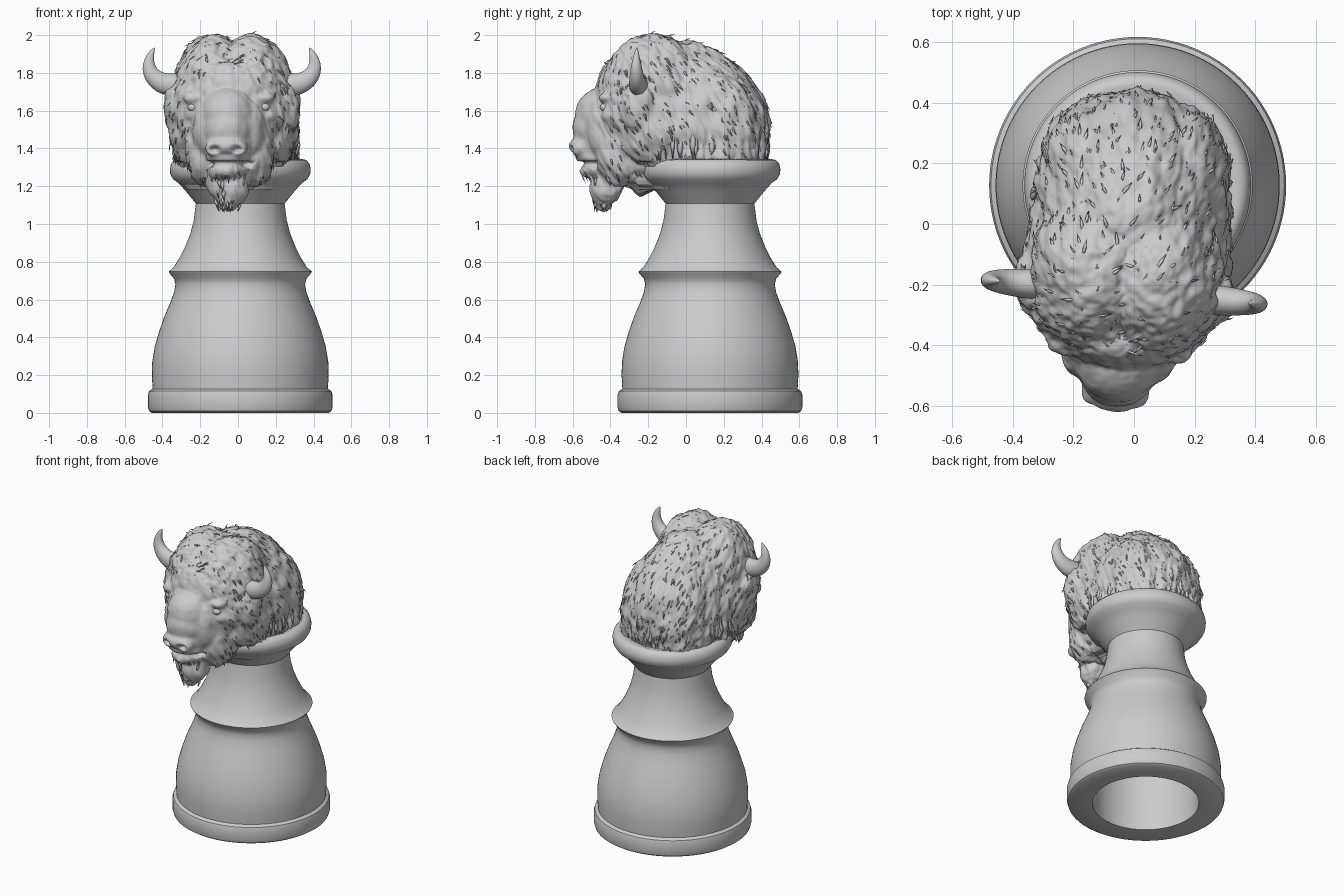
import bpy, bmesh, math, random
from mathutils import Vector, Matrix, noise

if "Cube" in bpy.data.objects:
    bpy.data.objects.remove(bpy.data.objects["Cube"])

random.seed(4)
# the head is turned slightly on its base
TURN = (Matrix.Translation((-0.02, -0.08, 0)) @ Matrix.Rotation(math.radians(-5), 4, 'Z')
        @ Matrix.Translation((0, 0.08, 0)))
AXIS = Vector((0.012, 0.127, 0))


def finish(bm, name, angle=180, turn=True):
    me = bpy.data.meshes.new(name)
    bmesh.ops.recalc_face_normals(bm, faces=bm.faces)
    bm.to_mesh(me)
    bm.free()
    ob = bpy.data.objects.new(name, me)
    bpy.context.collection.objects.link(ob)
    if turn:
        me.transform(TURN)
    bpy.ops.object.select_all(action='DESELECT')
    ob.select_set(True)
    bpy.context.view_layer.objects.active = ob
    bpy.ops.object.shade_smooth_by_angle(angle=math.radians(angle))
    return ob


def blob(bm, c, r):
    m = Matrix.Translation(c) @ Matrix.Diagonal((*r, 1))
    bmesh.ops.create_uvsphere(bm, u_segments=32, v_segments=20, radius=1, matrix=m)


def tuft(bm, base, tip, width, normal):
    # flattened lock of hair with a bend in the middle
    d = tip - base
    side = d.cross(normal).normalized() * width
    up = normal * width * 0.55
    mid = base + d * 0.5 + normal * width * 0.4
    a = [bm.verts.new(base - normal * width * 0.5 + v * 0.6) for v in (side, up, -side, -up)]
    b = [bm.verts.new(mid + v) for v in (side, up, -side, -up)]
    t = bm.verts.new(tip)
    for i in range(4):
        j = (i + 1) % 4
        bm.faces.new((a[i], a[j], b[j], b[i]))
        bm.faces.new((b[i], b[j], t))


# turned, hollow base
profile = [(0, 1.0), (0.18, 0.98), (0.24, 0.8), (0.33, 0.58), (0.33, 0.0),
           (0.468, 0), (0.483, 0.01), (0.489, 0.03), (0.489, 0.095), (0.483, 0.115), (0.47, 0.124),
           (0.464, 0.127), (0.468, 0.2), (0.466, 0.27), (0.453, 0.35), (0.43, 0.43), (0.402, 0.51),
           (0.372, 0.58), (0.35, 0.64), (0.343, 0.68), (0.35, 0.71), (0.374, 0.738), (0.379, 0.748),
           (0.352, 0.772), (0.322, 0.82), (0.292, 0.88), (0.264, 0.95), (0.246, 1.02), (0.235, 1.108),
           (0.243, 1.118), (0.285, 1.17), (0.325, 1.215), (0.355, 1.237), (0.37, 1.262), (0.373, 1.29),
           (0.366, 1.32), (0.35, 1.338), (0.33, 1.343), (0.305, 1.335), (0, 1.33)]
bm = bmesh.new()
vs = [bm.verts.new((AXIS.x + r, AXIS.y, z)) for r, z in profile]
es = [bm.edges.new(p) for p in zip(vs, vs[1:])]
bmesh.ops.spin(bm, geom=vs + es, cent=AXIS, axis=(0, 0, 1),
               angle=2 * math.pi, steps=96, use_merge=True)
bmesh.ops.remove_doubles(bm, verts=bm.verts, dist=0.0005)
finish(bm, "pedestal", 35, False)

# head masses: middle ones, then mirrored pairs
middle = [((0, 0.03, 1.48), (0.325, 0.41, 0.44)),     # mane and hump
          ((0, 0.0, 1.60), (0.27, 0.30, 0.365)),      # hump ridge
          ((0, -0.27, 1.60), (0.30, 0.20, 0.27)),     # skull
          ((0, -0.40, 1.68), (0.18, 0.075, 0.17)),    # forehead
          ((0, -0.44, 1.58), (0.14, 0.145, 0.14)),    # nose bridge
          ((0, -0.48, 1.50), (0.125, 0.12, 0.14)),    # lower bridge
          ((0, -0.47, 1.42), (0.125, 0.125, 0.12)),   # muzzle
          ((0, -0.55, 1.415), (0.108, 0.07, 0.047)),  # nose pad
          ((0, -0.485, 1.355), (0.115, 0.10, 0.055)), # upper lip
          ((0, -0.45, 1.285), (0.10, 0.11, 0.06)),    # chin
          ((0, -0.42, 1.23), (0.11, 0.085, 0.13)),    # beard
          ((0, -0.44, 1.15), (0.065, 0.05, 0.08)),    # beard end
          ((0, -0.28, 1.33), (0.16, 0.16, 0.13))]     # throat
pairs = [((0.10, -0.17, 1.67), (0.22, 0.27, 0.33)),   # crown
         ((0.14, 0.17, 1.45), (0.17, 0.23, 0.36)),    # rear mane
         ((0.10, -0.39, 1.51), (0.10, 0.13, 0.18)),   # cheek
         ((0.13, -0.33, 1.38), (0.10, 0.13, 0.18)),   # jaw hair
         ((0.22, -0.14, 1.53), (0.12, 0.20, 0.24)),   # side mane
         ((0.29, -0.22, 1.62), (0.072, 0.10, 0.14)),  # hair under the horn
         ((0.17, -0.40, 1.668), (0.075, 0.045, 0.03)),   # brow
         ((0.18, -0.385, 1.572), (0.06, 0.045, 0.03)),   # lower lid
         ((0.065, -0.56, 1.40), (0.045, 0.05, 0.042))]   # nostril flare
bm = bmesh.new()
for c, r in middle:
    blob(bm, c, r)
for (x, y, z), r in pairs:
    for s in (1, -1):
        blob(bm, (s * x, y, z), r)
head = finish(bm, "head", turn=False)
mod = head.modifiers.new("fuse", 'REMESH')
mod.mode, mod.voxel_size, mod.use_smooth_shade = 'VOXEL', 0.009, True
bpy.ops.object.modifier_apply(modifier="fuse")
mod = head.modifiers.new("soften", 'SMOOTH')
mod.factor, mod.iterations = 0.5, 14
bpy.ops.object.modifier_apply(modifier="soften")

# fur grooves, nostrils, mouth, and a throat that tucks into the collar
FLOW = Vector((0, 0.5, -0.86)).normalized()
me = head.data
moved = []
for v in me.vertices:
    p, n = v.co.copy(), v.normal.copy()
    furry = min(1, max(0.25, (p.y + 0.55) / 0.15))
    if p.z < 1.3:
        furry = 1
    along = FLOW * p.dot(FLOW)
    q = (p - along) * 30 + along * 8
    h = 0.010 * noise.noise(q) + 0.016 * noise.noise(p * 10) + 0.005 * noise.noise(q * 1.9)
    if p.y > -0.2 and p.z < 1.55:        # deep vertical grooves over the collar
        a = math.atan2(p.y - 0.03, p.x)
        h += 0.014 * min(1, (1.55 - p.z) / 0.12) * noise.noise((a * 14, p.z * 3, 0))
    p += n * (h * furry + 0.004)
    for s in (1, -1):
        d2 = ((p.x - s * 0.062) / 0.024) ** 2 + ((p.z - 1.395) / 0.016) ** 2
        if p.y < -0.53:
            p.y += 0.045 * math.exp(-d2)
    if p.y < -0.46:
        p += n * -0.022 * math.exp(-((p.z - 1.315) / 0.012) ** 2)
    if p.y > -0.24 and p.z < 1.33:
        p.z = max(p.z, 1.18)
        d = p - AXIS
        r = math.hypot(d.x, d.y)
        limit = 0.30 + max(0, p.z - 1.18) * 0.55
        if r > limit:
            p.x, p.y = AXIS.x + d.x * limit / r, AXIS.y + d.y * limit / r
    moved.append(p)
for v, p in zip(me.vertices, moved):
    v.co = p
me.update()

# fine loose locks lying on the coat
bm = bmesh.new()
for f in random.sample(list(me.polygons), 1700):
    p, n = f.center.copy(), f.normal.copy()
    if p.z < 1.25 or (p.y < -0.43 and p.z > 1.3) or (p.y < -0.34 and abs(p.x) < 0.25 and 1.54 < p.z < 1.7):
        continue
    d = FLOW + Vector((random.uniform(-.4, .4), random.uniform(-.3, .3), random.uniform(-.2, .2)))
    d = (d - n * d.dot(n)).normalized()
    size = random.uniform(0.03, 0.07)
    tuft(bm, p - n * 0.003, p + d * size - n * 0.001, size * 0.09, n)
# long strands combed down to the collar
for i in range(60):
    a = math.radians(random.uniform(-25, 205))
    n = Vector((math.cos(a), math.sin(a), 0))
    top = Vector((0.325 * n.x, 0.03 + 0.405 * n.y, random.uniform(1.42, 1.52)))
    tip = Vector((top.x * 0.99, 0.03 + (top.y - 0.03) * 0.99, 1.33))
    tip.x += random.uniform(-.03, .03) * abs(n.y)
    tuft(bm, top, tip, random.uniform(0.009, 0.018), n)
# beard and jaw strands
for i in range(70):
    a = random.uniform(0, 2 * math.pi)
    n = Vector((math.cos(a), math.sin(a), 0))
    z = random.uniform(1.12, 1.27)
    w = 0.06 + 0.05 * (z - 1.12) / 0.15
    base = Vector((n.x * w, -0.435 + n.y * w * 0.65, z))
    tip = base + Vector((-n.x * 0.015, -0.005, -random.uniform(0.05, 0.09)))
    tip.z = max(tip.z, 1.06)
    tuft(bm, base, tip, random.uniform(0.008, 0.014), n)
for i in range(40):
    s = random.choice((1, -1))
    base = Vector((s * random.uniform(0.10, 0.21), random.uniform(-0.42, -0.26), random.uniform(1.28, 1.4)))
    tip = base + Vector((-s * 0.025, 0.02, -random.uniform(0.07, 0.11)))
    tuft(bm, base, tip, 0.011, Vector((s, 0, 0)))
finish(bm, "hair_locks")
me.transform(TURN)

# horns: swept rings along a curved path, and eyes
path = [(0.26, 1.735, 0.066), (0.33, 1.735, 0.062), (0.385, 1.75, 0.055), (0.425, 1.785, 0.047),
        (0.443, 1.83, 0.037), (0.44, 1.87, 0.026), (0.428, 1.905, 0.016), (0.41, 1.935, 0.003)]
for s, side in ((1, "right"), (-1, "left")):
    bm = bmesh.new()
    rings = []
    for i, (x, z, r) in enumerate(path):
        a, b = path[max(i - 1, 0)], path[min(i + 1, len(path) - 1)]
        t = Vector((b[0] - a[0], 0, b[1] - a[1])).normalized()
        u = Vector((-t.z, 0, t.x))
        ring = []
        for k in range(20):
            w = 2 * math.pi * k / 20
            p = Vector((x, -0.225, z)) + u * r * math.cos(w) + Vector((0, r * 0.8 * math.sin(w), 0))
            ring.append(bm.verts.new((s * p.x, p.y, p.z)))
        rings.append(ring)
    for r0, r1 in zip(rings, rings[1:]):
        for k in range(20):
            bm.faces.new((r0[k], r0[k - 1], r1[k - 1], r1[k]))
    bm.faces.new(rings[0])
    bm.faces.new(rings[-1])
    horn = finish(bm, side + "_horn", 60)
    mod = horn.modifiers.new("round", 'SUBSURF')
    mod.levels = mod.render_levels = 1
    bm = bmesh.new()
    blob(bm, (s * 0.187, -0.41, 1.618), (0.032, 0.03, 0.024))
    finish(bm, side + "_eye")
